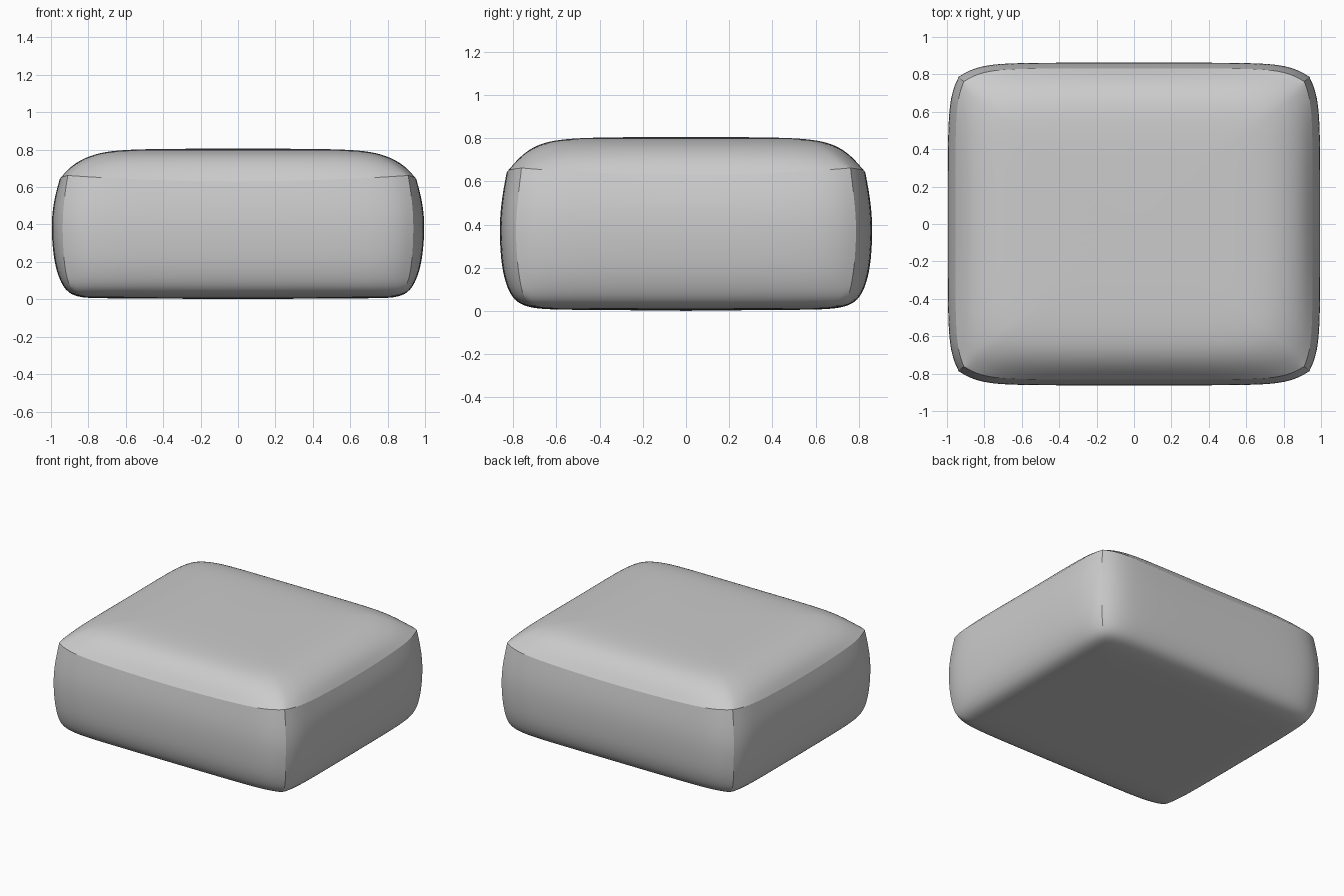
import bpy, bmesh

if "Cube" in bpy.data.objects:
    bpy.data.objects.remove(bpy.data.objects["Cube"])

# Rings from bottom to top:
# mid-side height, corner height, half width, half depth, corner inset x, corner inset y
RINGS = [
    (0.004, 0.004, 0.40, 0.34, 0.02, 0.02),
    (0.005, 0.006, 0.76, 0.58, 0.02, 0.02),
    (0.010, 0.014, 0.86, 0.72, 0.02, 0.025),
    (0.045, 0.045, 0.925, 0.80, 0.03, 0.05),
    (0.13, 0.13, 0.965, 0.838, 0.045, 0.07),
    (0.23, 0.23, 0.988, 0.858, 0.055, 0.075),
    (0.40, 0.40, 1.00, 0.866, 0.06, 0.075),
    (0.53, 0.54, 0.985, 0.852, 0.055, 0.075),
    (0.63, 0.662, 0.955, 0.832, 0.045, 0.07),   # top seam
    (0.69, 0.698, 0.915, 0.79, 0.05, 0.07),
    (0.735, 0.735, 0.86, 0.745, 0.05, 0.065),
    (0.768, 0.768, 0.79, 0.69, 0.05, 0.06),
    (0.789, 0.789, 0.71, 0.62, 0.04, 0.05),
    (0.802, 0.802, 0.58, 0.50, 0.03, 0.03),
    (0.805, 0.805, 0.30, 0.26, 0.01, 0.01),
]
SEAM, BASE = 8, 3
STEPS = [-1, -0.94, -0.86, -0.75, -0.55, -0.28, 0, 0.28, 0.55, 0.75, 0.86, 0.94]
N = len(STEPS)


def ring_points(zm, zc, a, b, ix, iy):
    """Bowed rectangle with a corner at every Nth point."""
    pts = []
    for side in range(4):
        sign = 1 if side in (1, 2) else -1
        for t in STEPS:
            z = zm + (zc - zm) * t * t
            if side % 2 == 0:      # front and back
                p = (-sign * (a - ix) * t, sign * (b - iy * t ** 10), z)
            else:                  # right and left
                s = 1 if side == 1 else -1
                p = (s * (a - ix * t ** 8), s * (b - iy) * t, z)
            pts.append(p)
    return pts


bm = bmesh.new()
crease = bm.edges.layers.float.new("crease_edge")
rings = [[bm.verts.new(p) for p in ring_points(*r)] for r in RINGS]
count = 4 * N

# Side and top skin
for lo, hi in zip(rings, rings[1:]):
    for i in range(count):
        j = (i + 1) % count
        bm.faces.new((lo[i], lo[j], hi[j], hi[i]))

# Flat centres of the top and the underside
for ring, z in ((rings[0], 0.0), (rings[-1], 0.806)):
    centre = bm.verts.new((0, 0, z))
    for i in range(count):
        bm.faces.new((ring[i], ring[(i + 1) % count], centre))
bmesh.ops.recalc_face_normals(bm, faces=bm.faces)

# Sharp seams round the top panel and down the four corners
seams = [(rings[SEAM][i], rings[SEAM][(i + 1) % count]) for i in range(count)]
seams += [(rings[k][c * N], rings[k + 1][c * N])
          for k in range(BASE, SEAM) for c in range(4)]
for f in bm.faces:
    f.smooth = True
for v1, v2 in seams:
    e = bm.edges.get((v1, v2))
    e.smooth = False
    e[crease] = 1.0

mesh = bpy.data.meshes.new("cushion")
bm.to_mesh(mesh)
bm.free()
cushion = bpy.data.objects.new("cushion", mesh)
bpy.context.collection.objects.link(cushion)
sub = cushion.modifiers.new("soften", 'SUBSURF')
sub.levels = sub.render_levels = 2
